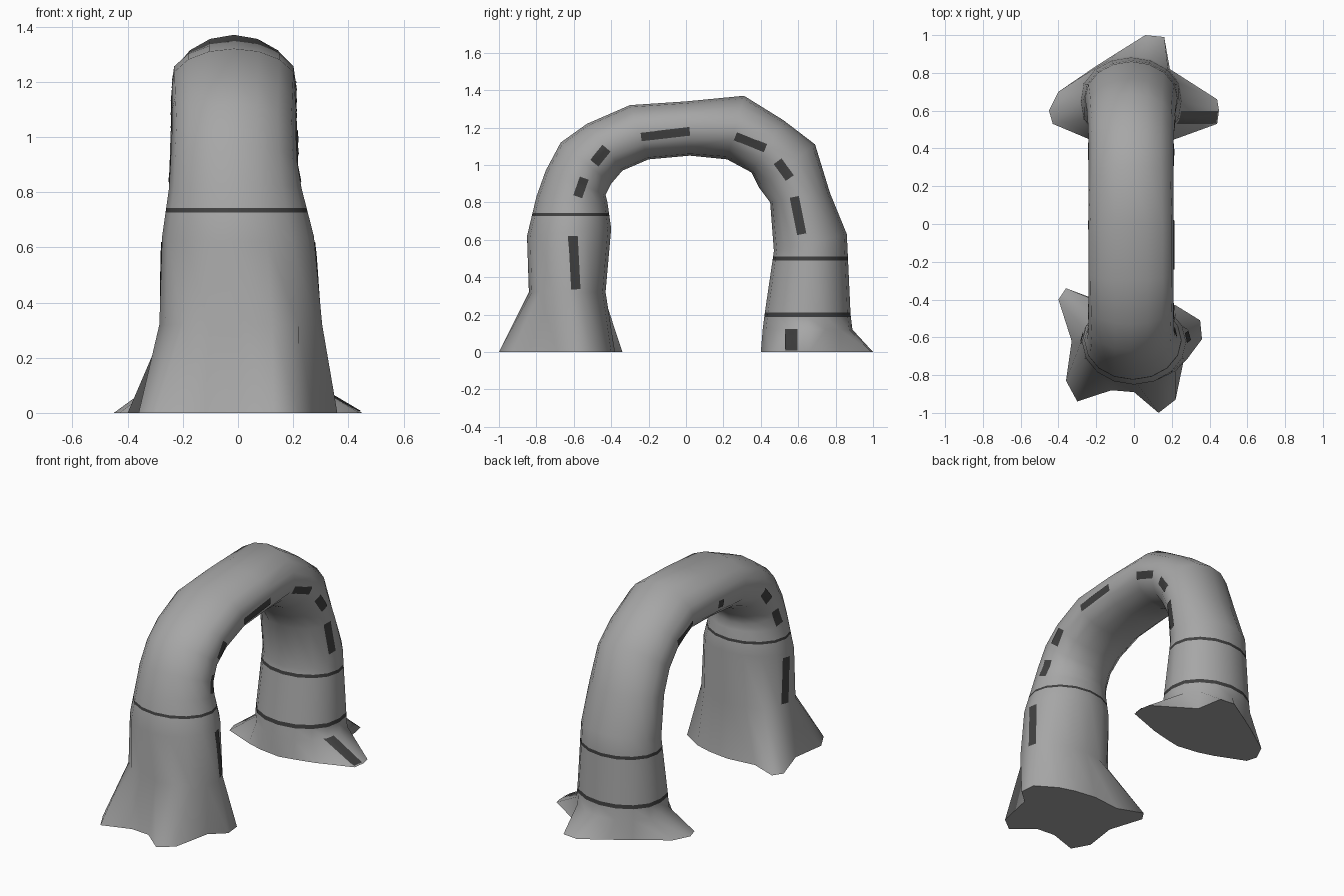
import bpy
import bmesh
from math import cos, sin, pi, copysign
from mathutils import Vector
from mathutils.bvhtree import BVHTree

cube = bpy.data.objects.get("Cube")
if cube:
    bpy.data.objects.remove(cube, do_unlink=True)

SIDES = 16


def make_material(name, value):
    mat = bpy.data.materials.new(name)
    colour = (value, value, value, 1)
    mat.diffuse_color = colour
    mat.use_nodes = True
    bsdf = mat.node_tree.nodes["Principled BSDF"]
    bsdf.inputs["Base Color"].default_value = colour
    bsdf.inputs["Roughness"].default_value = 0.8
    return mat


grey = make_material("mid grey", 0.385)
dark = make_material("dark grey", 0.052)


def add_object(name, bm, *materials):
    mesh = bpy.data.meshes.new(name)
    bm.to_mesh(mesh)
    for mat in materials:
        mesh.materials.append(mat)
    obj = bpy.data.objects.new(name, mesh)
    bpy.context.collection.objects.link(obj)
    return obj


def section(outer_y, outer_z, inner_y, inner_z, half_width, middle_x, power):
    """Cross-section spanning an outer and an inner point of the arch.
    A power below one squares the sides, above one makes a ridge."""
    outer = Vector((middle_x, outer_y, outer_z))
    inner = Vector((middle_x, inner_y, inner_z))
    centre, reach = (outer + inner) / 2, (outer - inner) / 2
    widen = 1 + 0.4 * max(0, 1 - power)
    ring = []
    for k in range(SIDES):
        angle = 2 * pi * k / SIDES
        u = max(-1, min(1, cos(angle) * widen))
        v = copysign(abs(sin(angle)) ** power, sin(angle))
        ring.append(centre + Vector((half_width * u, 0, 0)) + reach * v)
    return ring


def footprint(points):
    return [Vector((x, y, 0)) for x, y in points]


# Root-like outlines of the two feet on the ground
front_foot = footprint([
    (.36, -.61), (.27, -.69), (.22, -.93), (.13, -1),
    (0, -.89), (-.12, -.88), (-.3, -.94), (-.36, -.83),
    (-.33, -.62), (-.4, -.4), (-.36, -.34), (-.2, -.4),
    (-.02, -.38), (.12, -.4), (.22, -.43), (.35, -.51)])
back_foot = footprint([
    (.45, .6), (.44, .66), (.19, .82), (.16, .99),
    (.06, 1), (-.1, .9), (-.21, .83), (-.4, .7),
    (-.45, .6), (-.43, .53), (-.24, .45), (-.14, .42),
    (0, .4), (.1, .42), (.22, .45), (.44, .53)])

# Outer y, z, inner y, z, half width, middle x and roundness, front to back
stations = [
    (-.84, .32, -.43, .32, .295, .01, 1),
    (-.85, .62, -.4, .66, .275, 0, 1),
    (-.8, .83, -.42, .8, .24, -.01, 1),
    (-.75, .97, -.43, .84, .23, -.015, 1),
    (-.67, 1.12, -.4, .9, .225, -.015, 1),
    (-.53, 1.22, -.34, .97, .225, -.015, .95),
    (-.3, 1.32, -.2, 1.03, .225, -.015, .9),
    (0, 1.34, .02, 1.05, .225, -.015, .9),
    (.31, 1.37, .22, 1.03, .225, -.015, 1.15),
    (.52, 1.24, .35, .96, .225, -.015, 1),
    (.69, 1.11, .39, .88, .23, -.015, 1.1),
    (.77, .85, .45, .8, .235, -.015, 1),
    (.86, .63, .47, .54, .245, -.015, 1),
    (.88, .2, .42, .2, .265, -.015, .95),
    (.89, .12, .41, .12, .27, -.015, .95)]

# Arch body, lofted through all sections
rings = [front_foot] + [section(*s) for s in stations] + [back_foot]
body = bmesh.new()
loops = [[body.verts.new(p) for p in ring] for ring in rings]
for lower, upper in zip(loops, loops[1:]):
    for k in range(SIDES):
        n = (k + 1) % SIDES
        body.faces.new((lower[k], lower[n], upper[n], upper[k]))
body.faces.new(loops[0])
body.faces.new(loops[-1])

# Dark bands cut around the legs: leg direction in y, height, thickness
for leg, height, thick in [(-1, .735, .016), (1, .5, .02), (1, .2, .024)]:
    low, high = height - thick / 2, height + thick / 2
    for z in (low, high):
        faces = [f for f in body.faces if f.calc_center_median().y * leg > 0]
        edges = {e for f in faces for e in f.edges}
        verts = {v for f in faces for v in f.verts}
        bmesh.ops.bisect_plane(body, geom=faces + list(edges) + list(verts),
                               plane_co=(0, 0, z), plane_no=(0, 0, 1))
    for f in body.faces:
        if f.calc_center_median().y * leg > 0:
            if all(low - .001 < v.co.z < high + .001 for v in f.verts):
                f.material_index = 1

bmesh.ops.recalc_face_normals(body, faces=body.faces)
surface = BVHTree.FromBMesh(body)
arch = add_object("arch_body", body, grey, dark)
body.free()
bpy.ops.object.select_all(action="DESELECT")
arch.select_set(True)
bpy.context.view_layer.objects.active = arch
bpy.ops.object.shade_smooth_by_angle(angle=1.1)


def side_mark(name, side, start, end, width, rows=14, columns=4):
    """Painted mark laid on the side of the body between two (y, z) points."""
    a, b = Vector(start), Vector(end)
    along = (b - a).normalized()
    across = Vector((-along.y, along.x)) * width
    bm = bmesh.new()
    grid = []
    for i in range(rows + 1):
        row = []
        for j in range(columns + 1):
            p = a.lerp(b, i / rows) + across * (j / columns - 0.5)
            origin = Vector((side * 2, p.x, max(p.y, .004)))
            hit, normal, _, _ = surface.ray_cast(origin, Vector((-side, 0, 0)))
            row.append(bm.verts.new(hit + normal * .004))
        grid.append(row)
    for i in range(rows):
        for j in range(columns):
            quad = [grid[i][j], grid[i + 1][j],
                    grid[i + 1][j + 1], grid[i][j + 1]]
            face = bm.faces.new(quad)
            face.normal_update()
            if face.normal.x * side < 0:
                face.normal_flip()
            face.smooth = True
    add_object(name, bm, dark)
    bm.free()


# Dashed marks following the arch, left side first
left_marks = [
    ((-.605, .62), (-.59, .335), .05),
    ((-.58, .83), (-.545, .93), .05),
    ((-.49, 1.01), (-.425, 1.09), .055),
    ((-.24, 1.15), (.02, 1.18), .045),
    ((.265, 1.155), (.425, 1.09), .045),
    ((.49, 1.02), (.555, .93), .05),
    ((.58, .83), (.62, .63), .05),
    ((.565, .12), (.565, 0), .065)]
# The right side repeats some of them and has one short mark on the crown
right_marks = left_marks[:3] + [((-.03, 1.175), (.02, 1.18), .045),
                                left_marks[4]]
for side, label, marks in ((1, "left", left_marks), (-1, "right", right_marks)):
    for number, (start, end, width) in enumerate(marks, 1):
        side_mark(f"{label}_mark_{number}", side, start, end, width)
